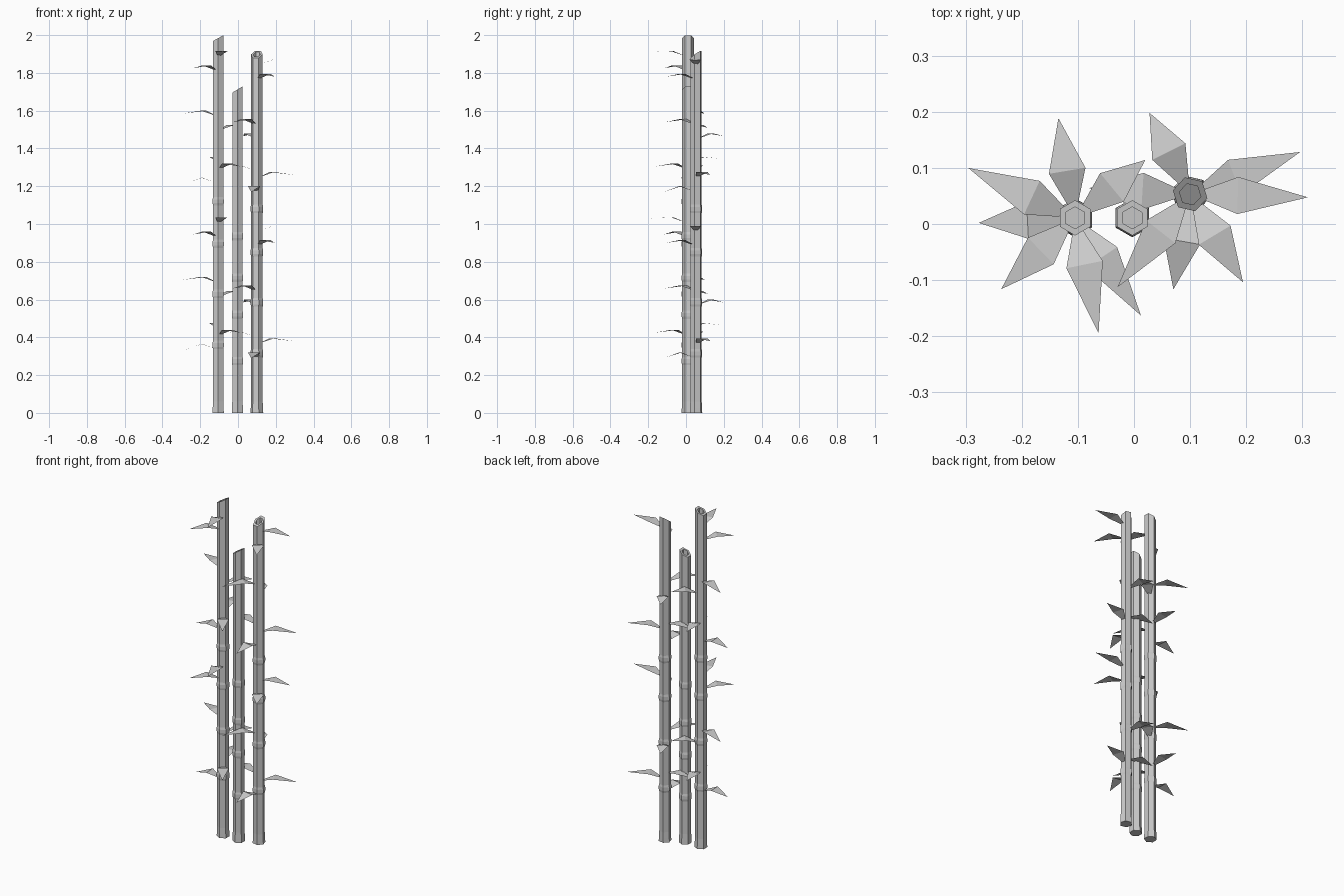
import bpy, math
from mathutils import Matrix, Vector

if "Cube" in bpy.data.objects:
    bpy.data.objects.remove(bpy.data.objects["Cube"], do_unlink=True)

grey = bpy.data.materials.new("light grey")
grey.use_nodes = True
colour = (0.6, 0.6, 0.6, 1)
grey.diffuse_color = colour
grey.node_tree.nodes["Principled BSDF"].inputs["Base Color"].default_value = colour

SIDES = 6
RADIUS = 0.0315


def add_mesh(name, verts, faces, matrix):
    mesh = bpy.data.meshes.new(name)
    mesh.from_pydata([matrix @ Vector(v) for v in verts], [], faces)
    mesh.materials.append(grey)
    mesh.update()
    obj = bpy.data.objects.new(name, mesh)
    bpy.context.collection.objects.link(obj)
    return obj


def stalk(name, matrix, nodes, top, slope):
    """Six-sided cane with flared foot, raised joints and a slanted hollow end."""
    rings = [(0, 1.1, 0), (0.025, 1.06, 0), (0.06, 1, 0)]
    for z in sorted(nodes):
        rings += [(z - 0.022, 1, 0), (z - 0.01, 1.09, 0),
                  (z + 0.01, 1.09, 0), (z + 0.022, 1, 0)]
    # slanted rim, then the inner wall and floor of the hollow
    rings += [(top, 1, slope), (top, 0.62, slope), (top - 0.04, 0.62, slope)]
    verts, faces = [], []
    for z, scale, tilt in rings:
        for i in range(SIDES):
            a = math.radians(90) + i * math.tau / SIDES
            x, y = RADIUS * scale * math.cos(a), RADIUS * scale * math.sin(a)
            verts.append((x, y, z + tilt * x))
    for r in range(len(rings) - 1):
        for i in range(SIDES):
            j = (i + 1) % SIDES
            a, b = r * SIDES, (r + 1) * SIDES
            faces.append((a + i, a + j, b + j, b + i))
    faces.append(tuple(reversed(range(SIDES))))
    last = (len(rings) - 1) * SIDES
    faces.append(tuple(range(last, last + SIDES)))
    add_mesh(name, verts, faces, matrix)


def leaf(name, matrix, angle, z, reach, drop):
    """Thin kite-shaped blade that rises from the cane and bends down to its tip."""
    verts = [(0.026, -0.01, -0.022), (0.026, 0.01, -0.022),
             (0.085, 0.033, 0), (reach, 0, -drop), (0.085, -0.033, 0)]
    place = matrix @ Matrix.Translation((0, 0, z)) @ Matrix.Rotation(math.radians(angle), 4, 'Z')
    add_mesh(name, verts, [(0, 4, 2, 1), (4, 3, 2)], place)


# leaf pattern: direction, height, reach, tip drop
LEAVES = [(281.5, 1.915, 0.21, 0.005), (224, 1.84, 0.183, 0.015),
          (155, 1.60, 0.21, 0.016), (39.5, 1.525, 0.162, 0.015),
          (99.5, 1.355, 0.18, 0.01), (304, 1.32, 0.21, 0.015),
          (183, 1.245, 0.172, 0.03)]
REPEAT = 0.88

# name, x, y, turn, joint heights, top height, slope, leaf shift (None = bare)
CANES = [("right", -0.105, 0.011, 0, (0.36, 0.63, 0.895, 1.12), 1.984, 0.55, 0),
         ("middle", -0.003, 0.011, 0, (0.275, 0.52, 0.715, 0.935), 1.712, 0.6, None),
         ("left", 0.1, 0.053, 77, (0.315, 0.585, 0.85, 1.08), 1.898, 0.7, -0.045)]

for name, x, y, turn, nodes, top, slope, shift in CANES:
    base = Matrix.Translation((x, y, 0)) @ Matrix.Rotation(math.radians(turn), 4, 'Z')
    stalk(name + "_stalk", base, nodes, top, slope)
    if shift is None:
        continue
    for tier, lower in (("upper", 0), ("lower", REPEAT)):
        for i, (angle, z, reach, drop) in enumerate(LEAVES):
            leaf(f"{name}_{tier}_leaf_{i + 1}", base, angle, z + shift - lower, reach, drop)
